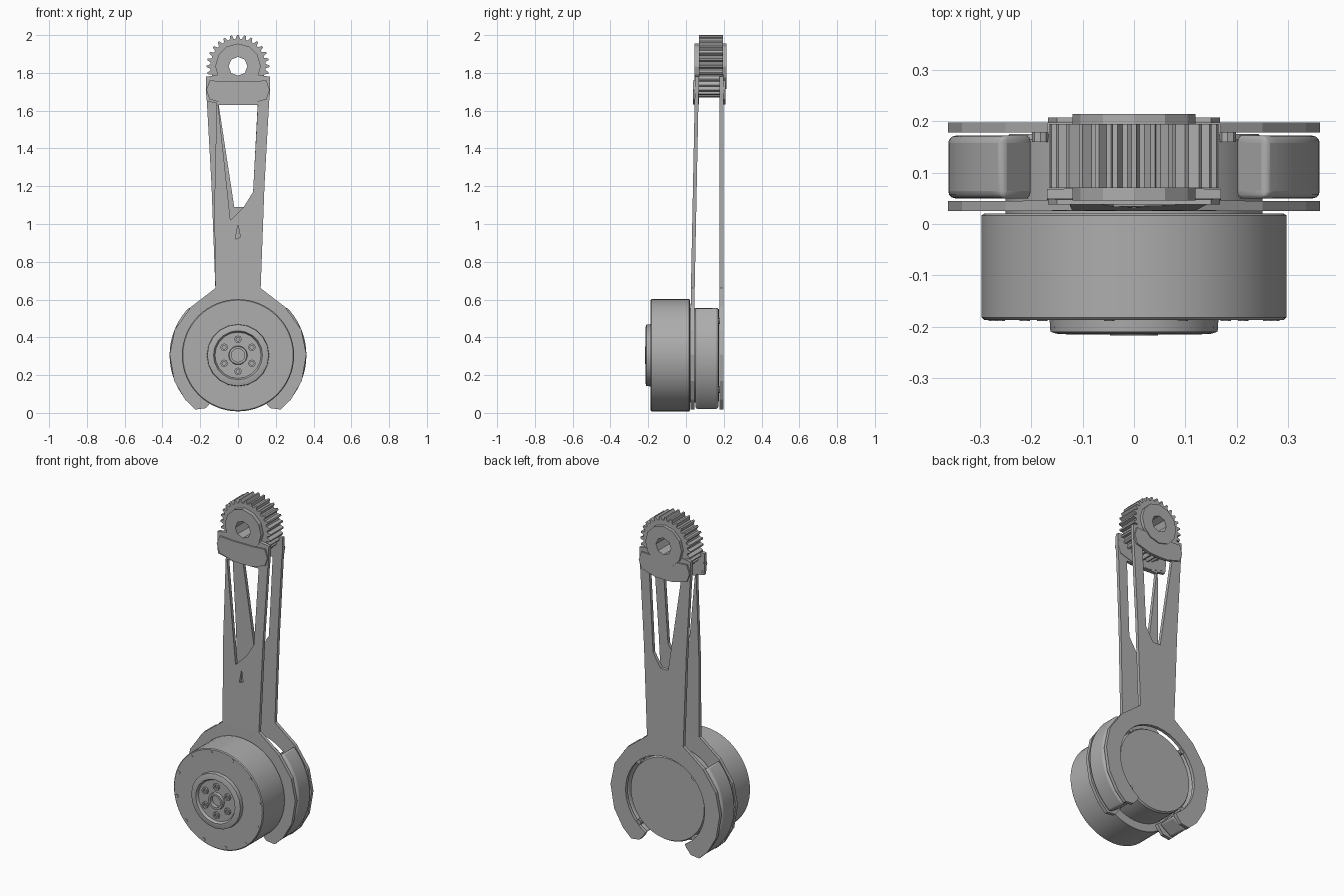
import bpy, bmesh
from math import sin, cos, pi, radians

cube = bpy.data.objects.get("Cube")
if cube:
    bpy.data.objects.remove(cube)

grey = bpy.data.materials.new("plain grey")
grey.use_nodes = True
COLOUR = (0.42, 0.42, 0.42, 1)
grey.diffuse_color = COLOUR
grey.node_tree.nodes["Principled BSDF"].inputs["Base Color"].default_value = COLOUR

HUB_Z, GEAR_Z = 0.305, 1.835


def finish(name, bm, smooth=True):
    bmesh.ops.recalc_face_normals(bm, faces=bm.faces)
    mesh = bpy.data.meshes.new(name)
    bm.to_mesh(mesh)
    bm.free()
    mesh.materials.append(grey)
    ob = bpy.data.objects.new(name, mesh)
    bpy.context.collection.objects.link(ob)
    if smooth:
        bpy.ops.object.select_all(action='DESELECT')
        ob.select_set(True)
        bpy.context.view_layer.objects.active = ob
        bpy.ops.object.shade_smooth_by_angle(angle=radians(30))
    return ob


def arc(r, a0, a1, n, cz=HUB_Z):
    """Points on an arc in the XZ plane, angles in degrees."""
    steps = [radians(a0 + (a1 - a0) * i / n) for i in range(n + 1)]
    return [(r * cos(a), cz + r * sin(a)) for a in steps]


def circle(r, n, cz=HUB_Z, cx=0):
    return [(x + cx, z) for x, z in arc(r, 0, 360, n, cz)[:-1]]


def mirrored(points):
    return [(-x, z) for x, z in reversed(points)]


def prism(name, loops, y0, y1, lean=0, smooth=True):
    """Extrude an outline with holes along Y; lean shears it backwards with height."""
    bm = bmesh.new()
    edges = []
    for loop in loops:
        vs = [bm.verts.new((x, y0, z)) for x, z in loop]
        edges += [bm.edges.new((vs[i - 1], vs[i])) for i in range(len(vs))]
    bmesh.ops.triangle_fill(bm, edges=edges, use_beauty=True, normal=(0, -1, 0))
    out = bmesh.ops.extrude_face_region(bm, geom=bm.faces[:])
    for v in out["geom"]:
        if isinstance(v, bmesh.types.BMVert):
            v.co.y = y1
    for v in bm.verts:
        v.co.y += lean * max(0, v.co.z - 0.6)
    return finish(name, bm, smooth)


def lathe(name, profile, cz, n=64):
    """Spin (radius, y) points about the Y axis."""
    bm = bmesh.new()
    vs = [bm.verts.new((r, y, cz)) for r, y in profile]
    edges = [bm.edges.new(pair) for pair in zip(vs, vs[1:])]
    bmesh.ops.spin(bm, geom=vs + edges, cent=(0, 0, cz), axis=(0, 1, 0),
                   angle=2 * pi, steps=n)
    bmesh.ops.remove_doubles(bm, verts=bm.verts, dist=0.0002)
    return finish(name, bm)


# Motor drum, with its narrower rear body
lathe("motor_drum", [(0, -0.187), (0.292, -0.187), (0.297, -0.182),
                     (0.297, 0.017), (0.292, 0.02), (0, 0.02)], HUB_Z)
lathe("motor_rear_body", [(0, 0.015), (0.25, 0.015), (0.25, 0.165),
                          (0.243, 0.175), (0, 0.175)], HUB_Z)

# Stepped output hub with a recessed bolt face
lathe("output_hub", [(0.165, -0.18), (0.163, -0.21), (0.15, -0.214), (0.13, -0.215),
                     (0.122, -0.2), (0.05, -0.2), (0.047, -0.217), (0.035, -0.217),
                     (0.035, -0.192), (0, -0.192)], HUB_Z, 20)
for i in range(6):
    x, z = arc(0.085, i * 60 + 30, 0, 1)[0]
    prism("hub_bolt", [circle(0.02, 8, z, x), circle(0.01, 8, z, x)], -0.212, -0.19)

# Small screws around the drum rim and on the rear face
for i in range(12):
    x, z = arc(0.278, i * 30 + 10, 0, 1)[0]
    prism("rim_screw", [circle(0.01, 6, z, x)], -0.189, -0.18)
for i in range(4):
    x, z = arc(0.258, i * 90 + 45, 0, 1)[0]
    prism("rear_screw", [circle(0.016, 8, z, x)], 0.16, 0.19)

# Forked side plates: clamp ring open below, stem and window above
shoulder = [(0.17, 1.78), (0.17, 1.7), (0.165, 1.65)]
straight_strut = [(0.14, 1.2)]
wedge_strut = [(0.113, 1.64), (0.125, 1.1)]
clamp = [(0.12, 0.66), (0.25, 0.56), (0.335, 0.44), (0.362, 0.31), (0.338, 0.17),
         (0.28, 0.07), (0.225, 0.018), (0.17, 0.025), (0.14, 0.06)]
ring = arc(0.262, -60, 240, 32)
saddle = arc(0.105, 205, 335, 10, GEAR_Z)
near_side = shoulder + straight_strut + clamp + ring
front_outline = near_side + mirrored(shoulder + wedge_strut + clamp) + saddle
rear_outline = near_side + mirrored(shoulder + straight_strut + clamp) + saddle
front_window = [(-0.105, 1.63), (0.105, 1.63), (0.08, 1.17), (0.03, 1.09), (-0.04, 1.02)]
rear_window = [(-0.105, 1.65), (0.105, 1.65), (0.08, 1.17), (0.03, 1.09), (-0.02, 1.09)]
slot = [(0, 1.0), (0.012, 0.93), (-0.014, 0.92)]
prism("front_plate", [front_outline, front_window, slot], 0.025, 0.045, 0.02, False)
prism("rear_plate", [rear_outline, rear_window], 0.178, 0.198, 0, False)

# Bowed brackets across the top of both plates
lip = [(0, 1.632), (0.06, 1.634), (0.15, 1.66), (0.168, 1.71), (0.15, 1.76), (0.07, 1.755)]
bow = lip + mirrored(lip[1:])
prism("front_bracket", [bow], 0.038, 0.068, 0, False)
prism("rear_bracket", [bow], 0.19, 0.208, 0, False)

# Curved spacers between the plates
for side in (1, -1):
    shape = arc(0.268, -60, 43, 20) + arc(0.362, 45, -53, 20)
    spacer = prism("left_spacer" if side > 0 else "right_spacer",
                   [[(side * x, z) for x, z in shape]], 0.05, 0.172)
    bevel = spacer.modifiers.new("soft_edges", 'BEVEL')
    bevel.width, bevel.segments = 0.014, 3

# Toothed gear with a through bore
teeth = []
N = 28
for i in range(N):
    for frac, r in ((0, 0.146), (0.3, 0.146), (0.5, 0.166), (0.75, 0.166)):
        a = radians(90) + 2 * pi * (i + frac - 0.62) / N
        teeth.append((r * cos(a), GEAR_Z + r * sin(a)))
bore = circle(0.05, 8, GEAR_Z)
prism("gear", [teeth, bore], 0.07, 0.195, 0, False)

# Raised collars on both faces of the gear
for name, y0, y1 in (("front_collar", 0.046, 0.072), ("rear_collar", 0.193, 0.214)):
    prism(name, [circle(0.12, 12, GEAR_Z), bore], y0, y1, 0, False)
